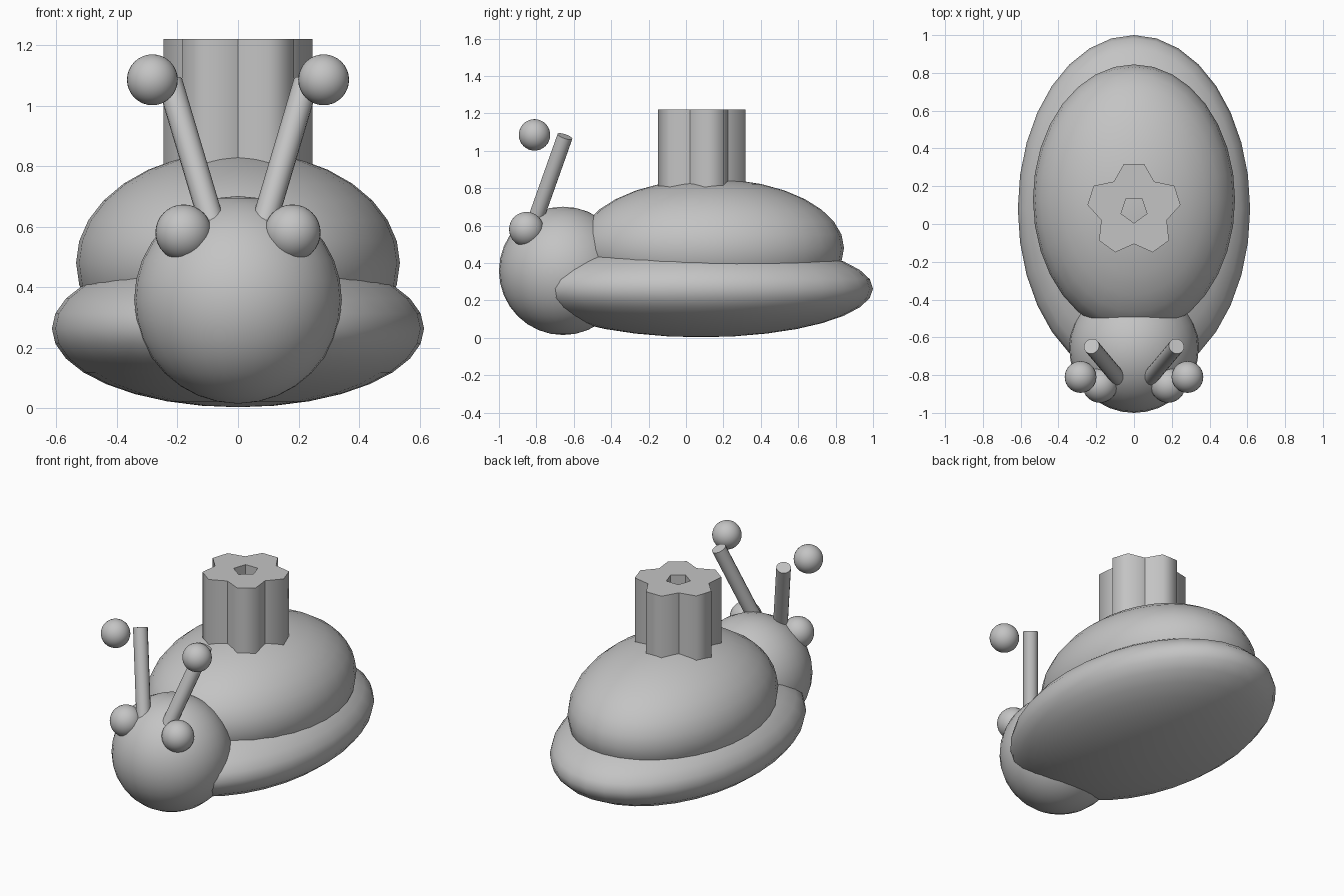
import bpy, bmesh
from math import sin, cos, pi, radians, sqrt
from mathutils import Matrix, Vector

if "Cube" in bpy.data.objects:
    bpy.data.objects.remove(bpy.data.objects["Cube"])

grey = bpy.data.materials.new("plain_grey")
grey.diffuse_color = (0.55, 0.55, 0.55, 1)
grey.use_nodes = True
grey.node_tree.nodes["Principled BSDF"].inputs["Base Color"].default_value = grey.diffuse_color


def finish(name, bm):
    bmesh.ops.recalc_face_normals(bm, faces=bm.faces[:])
    mesh = bpy.data.meshes.new(name)
    bm.to_mesh(mesh)
    bm.free()
    mesh.materials.append(grey)
    obj = bpy.data.objects.new(name, mesh)
    bpy.context.collection.objects.link(obj)
    return obj


def ellipsoid(name, centre, radii, segments=32, rings=16):
    bm = bmesh.new()
    bmesh.ops.create_uvsphere(bm, u_segments=segments, v_segments=rings, radius=1)
    bmesh.ops.scale(bm, vec=radii, verts=bm.verts[:])
    for f in bm.faces:
        f.smooth = True
    obj = finish(name, bm)
    obj.location = centre
    return obj


def rod(name, start, end, radius, sides=16):
    a, b = Vector(start), Vector(end)
    axis = b - a
    place = Matrix.Translation((a + b) / 2) @ axis.to_track_quat('Z', 'Y').to_matrix().to_4x4()
    bm = bmesh.new()
    bmesh.ops.create_cone(bm, cap_ends=True, segments=sides, radius1=radius,
                          radius2=radius, depth=axis.length, matrix=place)
    for f in bm.faces:
        f.smooth = len(f.verts) == 4
    return finish(name, bm)


# Body, shell and head
ellipsoid("body", (0, 0.08, 0.263), (0.615, 0.92, 0.26))
ellipsoid("shell", (0, 0.13, 0.48), (0.535, 0.715, 0.37))
ellipsoid("head", (0, -0.657, 0.358), (0.343, 0.343, 0.343))

# Eyes, feelers and the balls in front of the feeler tips
for side, s in (("left", -1), ("right", 1)):
    ellipsoid(side + "_eye", (s * 0.18, -0.853, 0.58), (0.093, 0.093, 0.093))
    rod(side + "_feeler", (s * 0.08, -0.82, 0.59), (s * 0.225, -0.647, 1.077), 0.042)
    ellipsoid(side + "_feeler_ball", (s * 0.283, -0.81, 1.085), (0.084, 0.084, 0.084))

# Chimney: ring of five joined hexagonal columns around a five-sided hole
HEX, DIST, LOBES = 0.106, 0.15, 5
apothem = HEX * sqrt(3) / 2


def polar(radius, angle, z):
    return Vector((radius * cos(angle), 0.077 + radius * sin(angle), z))


# distance at which neighbouring columns meet, along the line between them
half = pi / LOBES
n = radians(60)
notch_r = (DIST * cos(n) + apothem) / cos(n - half)
hole_r = (DIST - apothem) / cos(half)

bm = bmesh.new()
low, high = 0.6, 1.22
outline = {low: [], high: []}
hole = {low: [], high: []}
for z in (low, high):
    for i in range(LOBES):
        a = pi / 2 + i * 2 * half
        out, tip = Vector((cos(a), sin(a), 0)), Vector((-sin(a), cos(a), 0))
        face_mid = polar(DIST + apothem, a, z)
        outline[z] += [bm.verts.new(polar(notch_r, a - half, z)),
                       bm.verts.new(face_mid - tip * HEX / 2),
                       bm.verts.new(face_mid + tip * HEX / 2)]
        hole[z].append(bm.verts.new(polar(hole_r, a - half, z)))

for z in (low, high):
    o, h = outline[z], hole[z]
    for i in range(LOBES):
        j = (i + 1) % LOBES
        bm.faces.new((o[3 * i], o[3 * i + 1], o[3 * i + 2], o[3 * j], h[j], h[i]))
for loop, smooth in ((outline, True), (hole, False)):
    count = len(loop[low])
    for i in range(count):
        j = (i + 1) % count
        f = bm.faces.new((loop[low][i], loop[low][j], loop[high][j], loop[high][i]))
        f.smooth = smooth
# crisp creases where the columns meet
for i in range(0, 3 * LOBES, 3):
    bm.edges.get((outline[low][i], outline[high][i])).smooth = False
finish("chimney", bm)
